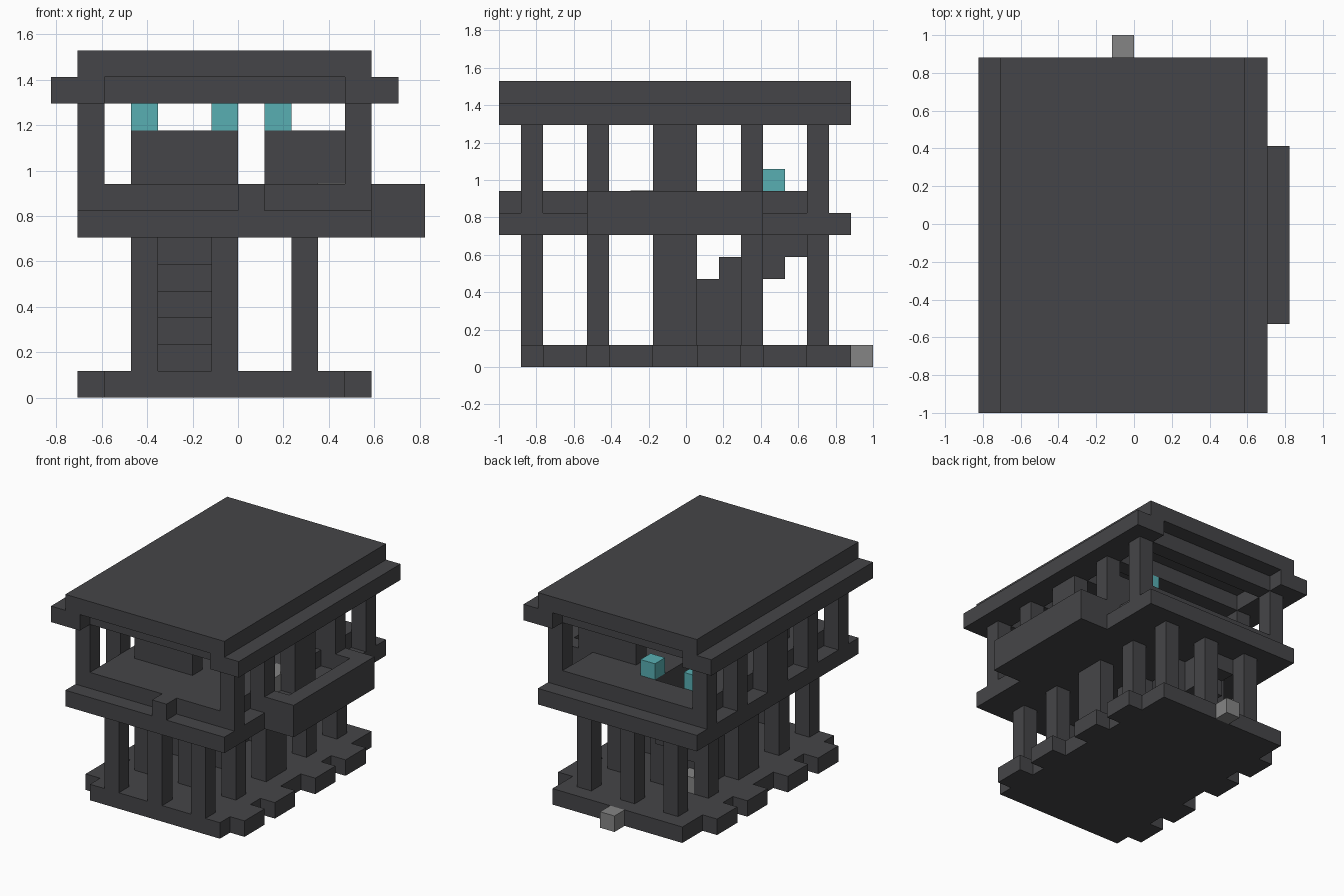
import bpy
import bmesh
from mathutils import Vector

if "Cube" in bpy.data.objects:
    bpy.data.objects.remove(bpy.data.objects["Cube"], do_unlink=True)

U = 2 / 17                        # edge of one building block
ORIGIN = Vector((-7 * U, -1, 0))
BAYS = ((1, 2), (4, 5), (7, 9), (11, 12), (14, 15))   # column spans along y


def make_material(name, rgb):
    mat = bpy.data.materials.new(name)
    mat.use_nodes = True
    mat.diffuse_color = (*rgb, 1)
    mat.node_tree.nodes["Principled BSDF"].inputs["Base Color"].default_value = (*rgb, 1)
    return mat


DARK = make_material("dark stone", (0.06, 0.06, 0.065))
GREY = make_material("grey stone", (0.235, 0.235, 0.235))
TEAL = make_material("teal lamp", (0.098, 0.43, 0.45))


def build(name, boxes, mat=DARK, grow=0.0):
    """One object from boxes given as (x0, x1, y0, y1, z0, z1) in blocks."""
    bm = bmesh.new()
    for x0, x1, y0, y1, z0, z1 in boxes:
        lo, hi = Vector((x0, y0, z0)), Vector((x1, y1, z1))
        verts = bmesh.ops.create_cube(bm, size=1)["verts"]
        for v in verts:
            for a in range(3):
                mid, size = (lo[a] + hi[a]) / 2, (hi[a] - lo[a]) * U + grow
                v.co[a] = ORIGIN[a] + mid * U + v.co[a] * size
    mesh = bpy.data.meshes.new(name)
    bm.to_mesh(mesh)
    bm.free()
    mesh.materials.append(mat)
    obj = bpy.data.objects.new(name, mesh)
    bpy.context.collection.objects.link(obj)
    return obj


def holed_slab(x0, x1, y0, y1, z0, z1, hole):
    """Four boxes around a rectangular hole."""
    hx0, hx1, hy0, hy1 = hole
    return [(x0, hx0, y0, y1, z0, z1), (hx1, x1, y0, y1, z0, z1),
            (hx0, hx1, y0, hy0, z0, z1), (hx0, hx1, hy1, y1, z0, z1)]


def cell(x, y, z):
    return (x, x + 1, y, y + 1, z, z + 1)


# Base plate with tabs between the column bays
gaps = [(a[1], b[0]) for a, b in zip(BAYS, BAYS[1:])]
build("base_plate", [(2, 11, 1, 16, 0, 1)])
build("base_tabs", [(x, x + 1, g0, g1, 0, 1) for x in (1, 11) for g0, g1 in gaps])
build("back_doorstep", [cell(6, 16, 0)], GREY)

# Lower storey
build("lower_columns", [(x, x + 1, y0, y1, 1, 6) for x in (3, 6, 9) for y0, y1 in BAYS])
build("stairs", [(4, 6, y, y + 1, max(1, y - 8), y - 5) for y in range(7, 14)])
build("stair_support", [(4, 6, 10, 11, 1, 2)])
build("under_stair_block", [cell(4, 11, 1)], GREY)

# Upper floor with the stair opening
opening = (4, 6, 8, 14)
build("floor_slab", holed_slab(1, 12, 0, 16, 6, 7, opening))
build("floor_top", holed_slab(2, 11, 1, 15, 7, 8, opening))
build("front_doorstep", [cell(7, 0, 7)])
build("side_doorstep", [(10, 11, 6, 8, 7, 8)], GREY, grow=0.006)

# Balcony on the side
build("balcony_floor", [(12, 14, 4, 12, 6, 7)])
build("balcony_rail", [(13, 14, 4, 12, 7, 8), (12, 13, 4, 5, 7, 8), (12, 13, 11, 12, 7, 8)])

# Upper storey
build("upper_columns", [(x, x + 1, y0, y1, 7, 11) for x in (1, 11) for y0, y1 in BAYS])
build("front_partition", [(3, 7, 4, 5, 8, 10)])
build("rear_partition", [(8, 11, 11, 12, 8, 10)])
build("partition_lamps", [cell(3, 4, 10), cell(6, 4, 10), cell(8, 11, 10)], TEAL)
build("stair_lamps", [cell(3, 12, 8), cell(6, 12, 8)], TEAL)

# Roof
build("roof_eaves", [(x, x + 2, 0, 16, 11, 12) for x in (0, 11)])
build("roof_beams", [(2, 11, y0, y1, 11, 12) for y0, y1 in BAYS])
build("roof_slab", [(1, 12, 0, 16, 12, 13)])
